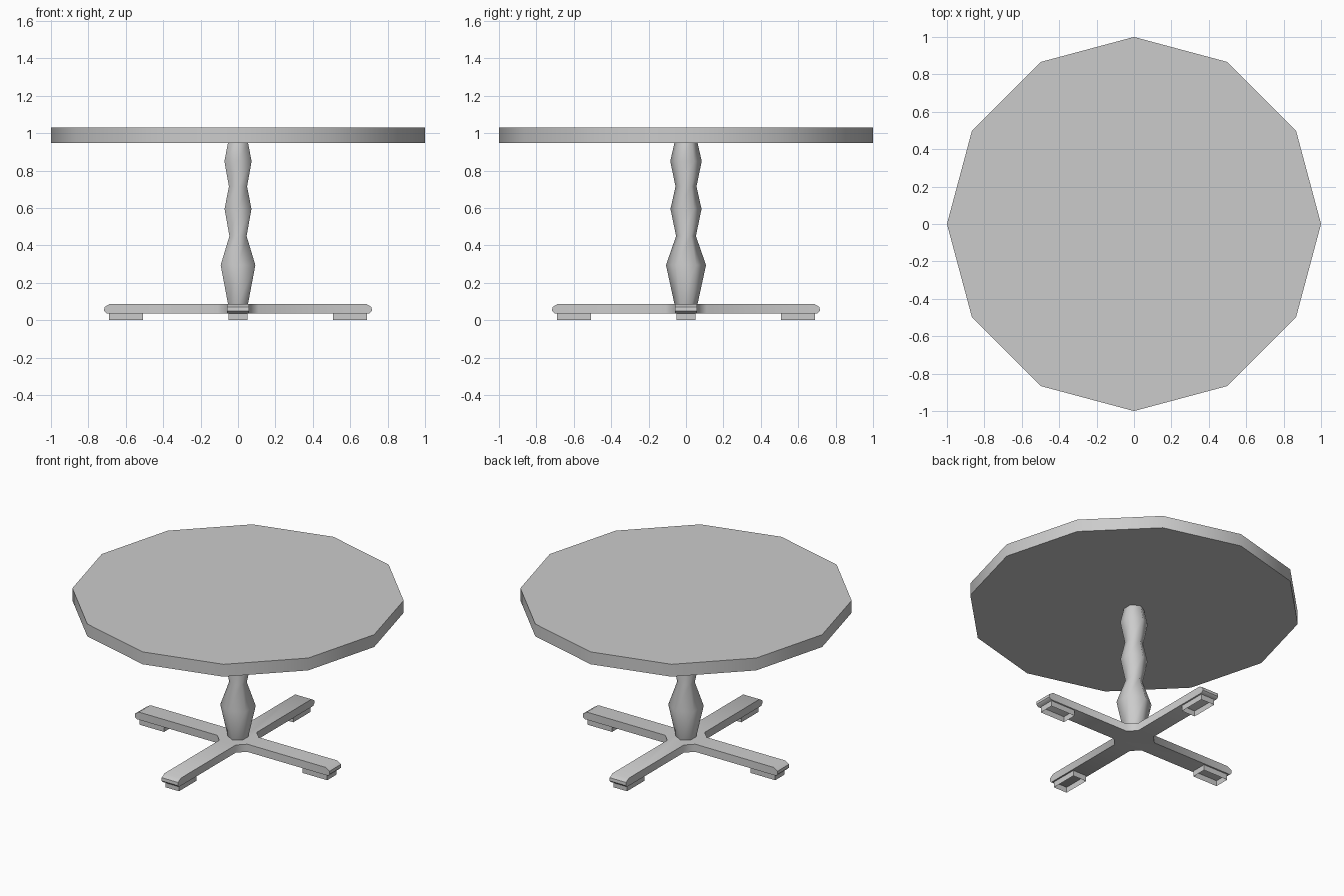
import bpy, bmesh
from math import cos, sin, pi
from mathutils import Matrix

if "Cube" in bpy.data.objects:
    bpy.data.objects.remove(bpy.data.objects["Cube"])


def loft(name, rings, cap_bottom=True, cap_top=True):
    """Skin a list of equally sized point rings, bottom to top."""
    bm = bmesh.new()
    loops = [[bm.verts.new(p) for p in ring] for ring in rings]
    n = len(loops[0])
    for a, b in zip(loops, loops[1:]):
        for i in range(n):
            j = (i + 1) % n
            bm.faces.new((a[i], a[j], b[j], b[i]))
    if cap_bottom:
        bm.faces.new(loops[0][::-1])
    if cap_top:
        bm.faces.new(loops[-1])
    mesh = bpy.data.meshes.new(name)
    bm.to_mesh(mesh)
    bm.free()
    obj = bpy.data.objects.new(name, mesh)
    bpy.context.collection.objects.link(obj)
    return obj


def circle(r, z, sides, start=0.0):
    return [(r * cos(start + 2 * pi * i / sides),
             r * sin(start + 2 * pi * i / sides), z) for i in range(sides)]


def smooth(obj, degrees):
    bpy.ops.object.select_all(action='DESELECT')
    obj.select_set(True)
    bpy.context.view_layer.objects.active = obj
    bpy.ops.object.shade_smooth_by_angle(angle=degrees * pi / 180)


# Twelve-sided table top
top = loft("table_top", [circle(1, 0.948, 12), circle(1, 1.03, 12)])
smooth(top, 40)

# Turned six-sided column (z, radius)
profile = [(0.088, 0.062), (0.295, 0.107), (0.45, 0.053), (0.595, 0.083),
           (0.715, 0.056), (0.85, 0.084), (0.948, 0.062)]
column = loft("column", [circle(r, z, 6, pi / 2) for z, r in profile],
              cap_bottom=False, cap_top=False)
smooth(column, 70)

# Cross-shaped base with chamfered inner corners and rounded arm ends
W, HUB = 0.06, 0.11


def cross(length, z):
    arm = [(HUB, -W), (length, -W), (length, W), (HUB, W)]
    pts = []
    for k in range(4):
        c, s = round(cos(k * pi / 2)), round(sin(k * pi / 2))
        pts += [(x * c - y * s, x * s + y * c, z) for x, y in arm]
    return pts


base = loft("cross_base", [cross(0.703, 0.037), cross(0.716, 0.05),
                           cross(0.714, 0.07), cross(0.685, 0.088)])
smooth(base, 50)

# Four hollow feet under the arm ends
for k in range(4):
    outline = [(0.508, -0.05), (0.69, -0.05), (0.69, 0.05), (0.508, 0.05)]
    foot = loft(f"foot_{k + 1}", [[(x, y, z) for x, y in outline] for z in (0, 0.037)],
                cap_bottom=False, cap_top=False)
    foot.data.transform(Matrix.Rotation(k * pi / 2, 4, 'Z'))
